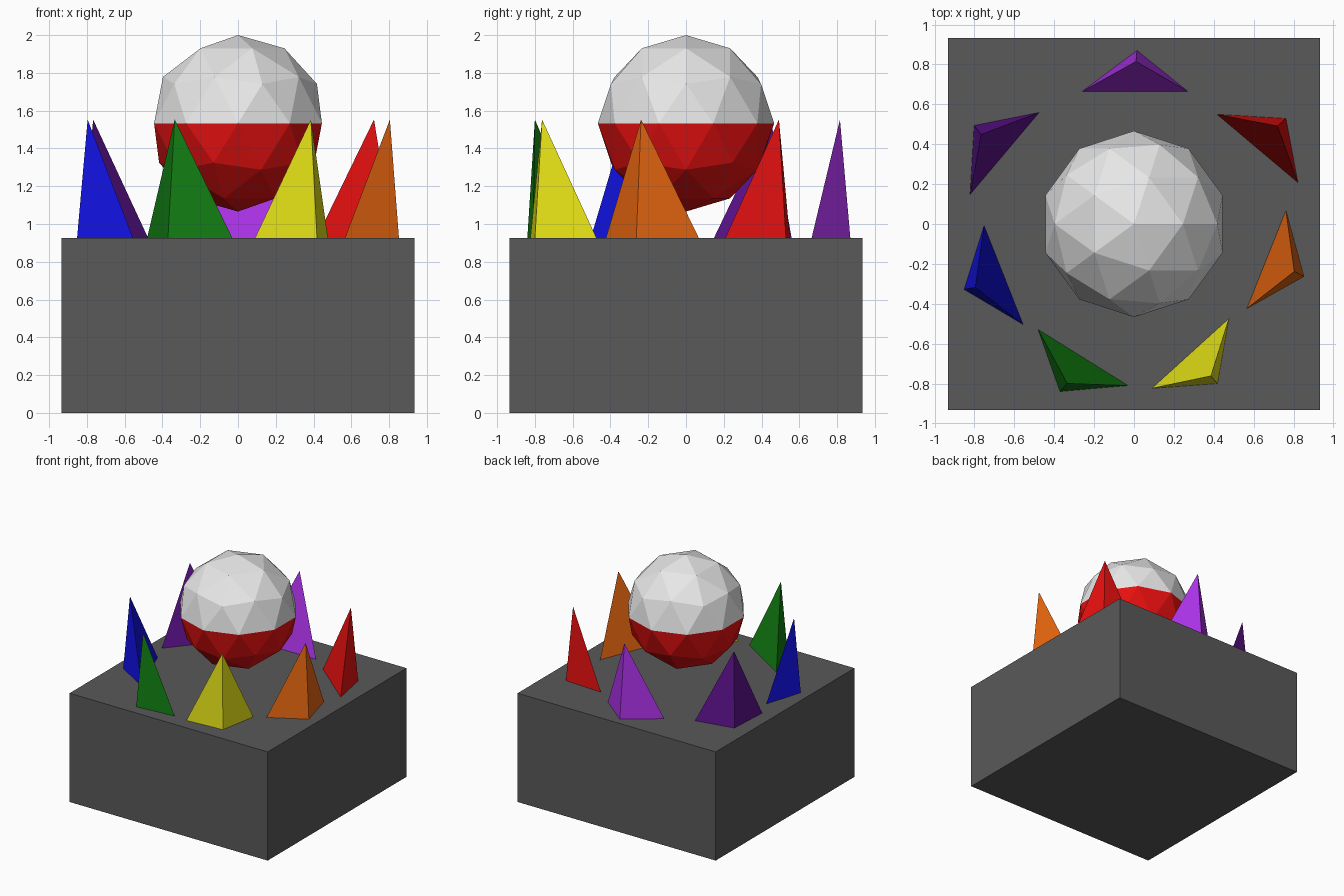
import bpy
import bmesh
from mathutils import Matrix

if "Cube" in bpy.data.objects:
    bpy.data.objects.remove(bpy.data.objects["Cube"])

COLOURS = {
    "grey": (0.1, 0.1, 0.1), "white": (0.8, 0.8, 0.8),
    "red": (0.8, 0.005, 0.005), "orange": (0.8, 0.133, 0.005),
    "yellow": (0.8, 0.78, 0.008), "green": (0.006, 0.21, 0.006),
    "blue": (0.006, 0.006, 0.8), "indigo": (0.11, 0.006, 0.27),
    "violet": (0.41, 0.032, 0.8),
}
MATS = {}
for name, rgb in COLOURS.items():
    MATS[name] = bpy.data.materials.new(name)
    MATS[name].diffuse_color = (*rgb, 1)

BOX_TOP, TIP_Z = 0.926, 1.553
HALF = 0.934
RADIUS = 0.467


def finish(name, bm, *colours):
    """Turn a bmesh into a flat-shaded object with the given colours."""
    bmesh.ops.recalc_face_normals(bm, faces=bm.faces[:])
    mesh = bpy.data.meshes.new(name)
    for c in colours:
        mesh.materials.append(MATS[c])
    bm.to_mesh(mesh)
    bm.free()
    obj = bpy.data.objects.new(name, mesh)
    bpy.context.collection.objects.link(obj)
    return obj


# Base block
bm = bmesh.new()
bmesh.ops.create_cube(bm, size=1, matrix=Matrix.Translation((0, 0, BOX_TOP / 2))
                      @ Matrix.Diagonal((2 * HALF, 2 * HALF, BOX_TOP, 1)))
finish("base_block", bm, "grey")

# Faceted ball: white upper half, red lower half
ball_z = 2 - RADIUS
bm = bmesh.new()
bmesh.ops.create_icosphere(bm, subdivisions=2, radius=RADIUS,
                           matrix=Matrix.Translation((0, 0, ball_z)))
for f in bm.faces:
    f.material_index = int(f.calc_center_median().z < ball_z)
finish("ball", bm, "white", "red")

# Ring of three-sided spikes: two inner corners, outer corner, tip
SPIKES = {
    "violet": [(-0.26, 0.665), (0.27, 0.665), (0.015, 0.87), (0.01, 0.815)],
    "red": [(0.416, 0.55), (0.822, 0.208), (0.762, 0.529), (0.72, 0.492)],
    "orange": [(0.762, 0.068), (0.566, -0.424), (0.852, -0.263), (0.804, -0.238)],
    "yellow": [(0.476, -0.474), (0.09, -0.824), (0.418, -0.80), (0.386, -0.762)],
    "green": [(-0.03, -0.81), (-0.481, -0.529), (-0.371, -0.84), (-0.335, -0.80)],
    "blue": [(-0.556, -0.504), (-0.752, -0.008), (-0.852, -0.328), (-0.796, -0.318)],
    "indigo": [(-0.822, 0.148), (-0.476, 0.559), (-0.802, 0.494), (-0.767, 0.449)],
}
for colour, points in SPIKES.items():
    bm = bmesh.new()
    a, b, c = [bm.verts.new((x, y, BOX_TOP)) for x, y in points[:3]]
    tip = bm.verts.new((*points[3], TIP_Z))
    for face in ((a, b, c), (a, b, tip), (b, c, tip), (c, a, tip)):
        bm.faces.new(face)
    finish(colour + "_spike", bm, colour)

for m in bpy.data.materials:
    if m.users and not m.is_grease_pencil:
        m.use_nodes = True
        m.node_tree.nodes["Principled BSDF"].inputs["Base Color"].default_value = m.diffuse_color
